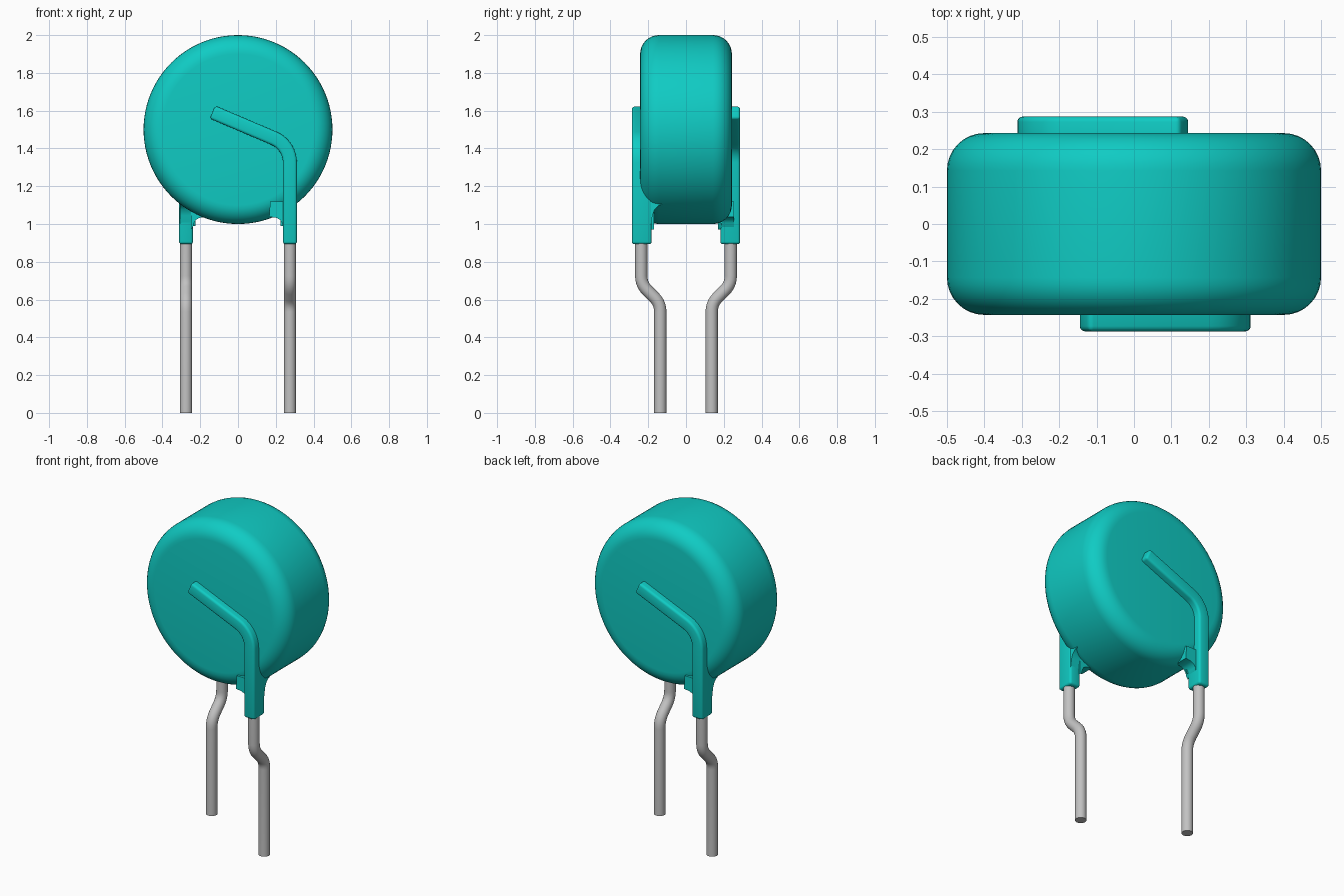
import bpy, bmesh, math
from mathutils import Vector

if "Cube" in bpy.data.objects:
    bpy.data.objects.remove(bpy.data.objects["Cube"])


def material(name, rgb):
    m = bpy.data.materials.new(name)
    m.diffuse_color = (*rgb, 1)
    m.use_nodes = True
    m.node_tree.nodes["Principled BSDF"].inputs["Base Color"].default_value = m.diffuse_color
    return m


TEAL = material("teal coating", (0.005, 0.60, 0.55))
GREY = material("tinned wire", (0.54, 0.54, 0.54))


def finish(name, bm, mat, bevel=0, segments=3):
    bmesh.ops.recalc_face_normals(bm, faces=bm.faces)
    me = bpy.data.meshes.new(name)
    bm.to_mesh(me)
    bm.free()
    ob = bpy.data.objects.new(name, me)
    bpy.context.collection.objects.link(ob)
    me.materials.append(mat)
    bpy.context.view_layer.objects.active = ob
    ob.select_set(True)
    if bevel:
        mod = ob.modifiers.new("rounding", 'BEVEL')
        mod.width, mod.segments = bevel, segments
        mod.limit_method, mod.angle_limit = 'ANGLE', math.radians(40)
        bpy.ops.object.modifier_apply(modifier=mod.name)
    bpy.ops.object.shade_smooth_by_angle(angle=math.radians(35))
    ob.select_set(False)
    return ob


def skin(bm, rings):
    """Join equal closed rings into a capped tube."""
    loops = [[bm.verts.new(p) for p in r] for r in rings]
    n = len(loops[0])
    for a, b in zip(loops, loops[1:]):
        for i in range(n):
            j = (i + 1) % n
            bm.faces.new((a[i], a[j], b[j], b[i]))
    bm.faces.new(loops[0])
    bm.faces.new(loops[-1])


# Rounded disc body, turned about the y axis
bm = bmesh.new()
R, H, F = 0.5, 0.243, 0.1
half = [(R - F + F * math.cos(a), H - F + F * math.sin(a))
        for a in (math.radians(90 - 11.25 * i) for i in range(9))]
rings = []
for r, y in half + [(r, -y) for r, y in reversed(half)]:
    rings.append([(r * math.cos(t), y, 1.5 + r * math.sin(t))
                  for t in (math.tau * i / 96 for i in range(96))])
skin(bm, rings)
finish("disc_body", bm, TEAL)

X = 0.275
W = 0.037

# Centre line (x, z, heading) of the coated lead on the disc face
turn, bend = math.radians(67), 0.14
path = [(X, 0.893, math.pi / 2)]
for i in range(9):
    a = turn * i / 8
    path.append((X - bend + bend * math.cos(a), 1.325 + bend * math.sin(a), math.pi / 2 + a))
path.append((-0.135, 1.592, math.pi / 2 + turn))

# Centre line (y, z) of the kinked wire, with softened corners
corners = [Vector(p) for p in ((-0.237, 0.93), (-0.237, 0.68), (-0.136, 0.58), (-0.136, 0))]
wire = [corners[0]]
for a, b, c in zip(corners, corners[1:], corners[2:]):
    p, q = b + (a - b).normalized() * 0.045, b + (c - b).normalized() * 0.045
    wire += [p.lerp(b, t).lerp(b.lerp(q, t), t) for t in (0, .2, .4, .6, .8, 1)]
wire.append(corners[-1])

# Each side is the other turned half way round z
for side, s in (("front", 1), ("back", -1)):
    # Raised coating over the lead
    bm = bmesh.new()
    rings = []
    for x, z, h in path:
        nx, nz = -math.sin(h) * W, math.cos(h) * W
        rings.append([(s * (x + k * nx), s * y, z + k * nz)
                      for k, y in ((1, -0.287), (-1, -0.287), (-1, -0.182), (1, -0.182))])
    skin(bm, rings)
    finish(side + "_lead_coating", bm, TEAL, 0.014)

    # Curved webs joining the coating to the disc, inward and towards the middle
    bm = bmesh.new()
    web = [(0.25, 0.97), (0.238, 0.985), (0.234, 1.005), (0.222, 1.023), (0.203, 1.033),
           (0.165, 1.038), (0.17, 1.12), (0.25, 1.12)]
    skin(bm, [[(s * x, s * y, z) for x, z in web] for y in (-0.255, -0.17)])
    finish(side + "_side_web", bm, TEAL)
    bm = bmesh.new()
    web = [(-0.19, 0.99), (-0.181, 1.01), (-0.178, 1.045), (-0.165, 1.078), (-0.145, 1.098),
           (-0.11, 1.11), (-0.11, 1.16), (-0.19, 1.16)]
    skin(bm, [[(s * x, s * y, z) for y, z in web] for x in (0.225, X + W - 0.004)])
    finish(side + "_inner_web", bm, TEAL)

    # Kinked round wire leg
    bm = bmesh.new()
    rings = []
    for i, p in enumerate(wire):
        d = (wire[min(i + 1, len(wire) - 1)] - wire[max(i - 1, 0)]).normalized()
        rings.append([(s * (X + 0.0325 * math.cos(t)),
                       s * (p.x - 0.0325 * math.sin(t) * d.y),
                       p.y + 0.0325 * math.sin(t) * d.x)
                      for t in (math.tau * k / 24 for k in range(24))])
    skin(bm, rings)
    finish(side + "_wire_leg", bm, GREY)
